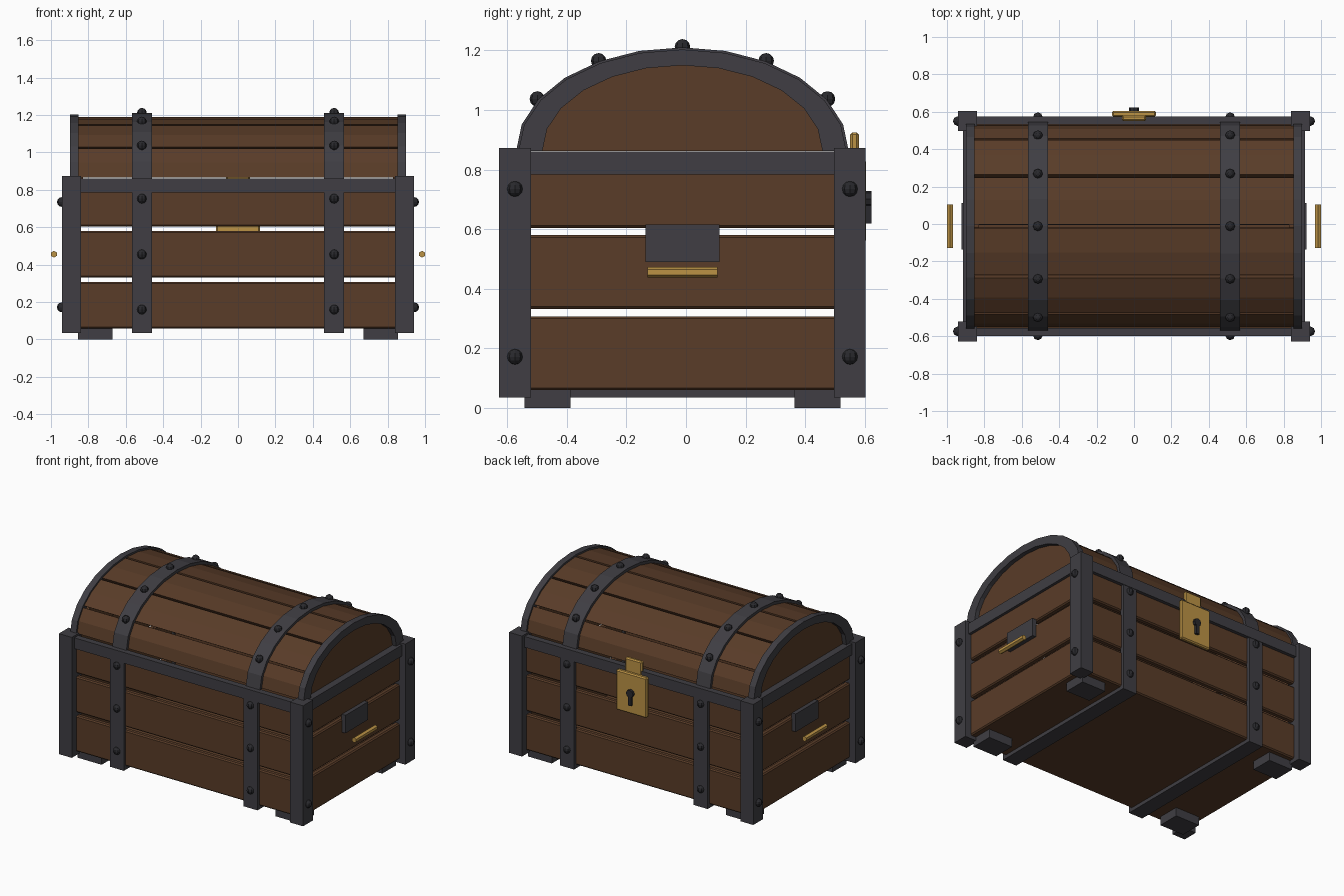
import bpy, bmesh
from math import sin, cos, pi, radians
from mathutils import Matrix

cube = bpy.data.objects.get("Cube")
if cube:
    bpy.data.objects.remove(cube, do_unlink=True)

YC = -0.012      # middle of the chest body, front to back
ZL = 0.862       # springing line of the lid


def material(name, r, g, b):
    m = bpy.data.materials.new(name)
    m.use_nodes = True
    m.diffuse_color = (r, g, b, 1)
    m.node_tree.nodes["Principled BSDF"].inputs["Base Color"].default_value = (r, g, b, 1)
    return m


WOOD = material("brown wood", 0.10, 0.045, 0.021)
IRON = material("dark iron", 0.05, 0.048, 0.056)
STUD = material("black iron", 0.022, 0.022, 0.026)
BRASS = material("brass", 0.5, 0.29, 0.06)


def finish(name, bm, mat, bevel=0):
    bmesh.ops.recalc_face_normals(bm, faces=bm.faces)
    mesh = bpy.data.meshes.new(name)
    bm.to_mesh(mesh)
    bm.free()
    mesh.materials.append(mat)
    ob = bpy.data.objects.new(name, mesh)
    bpy.context.collection.objects.link(ob)
    if bevel:
        mod = ob.modifiers.new("chamfer", "BEVEL")
        mod.width = bevel
        mod.segments = 1
    return ob


def box(name, x, y, z, mat, bevel=0):
    """Box from (low, high) pairs; y is measured from the body middle."""
    bm = bmesh.new()
    bmesh.ops.create_cube(bm, size=1)
    for v in bm.verts:
        for i, (lo, hi) in enumerate((x, y, z)):
            v.co[i] = max(lo, hi) if v.co[i] > 0 else min(lo, hi)
        v.co.y += YC
    return finish(name, bm, mat, bevel)


def flip(pair, s):
    return (pair[0] * s, pair[1] * s)


def on_arc(deg, a, b):
    t = radians(deg)
    return YC + a * cos(t), ZL + b * sin(t)


def prism(name, outline, x, mat, bevel=0):
    """Extrude a y-z outline along x."""
    bm = bmesh.new()
    ends = [[bm.verts.new((px, y, z)) for y, z in outline] for px in x]
    n = len(outline)
    for ring in ends:
        bm.faces.new(ring)
    for i in range(n):
        j = (i + 1) % n
        bm.faces.new((ends[0][i], ends[0][j], ends[1][j], ends[1][i]))
    return finish(name, bm, mat, bevel)


def arch(name, angles, outer, inner, x, mat, bevel=0):
    outline = [on_arc(t, *outer) for t in angles]
    outline += [on_arc(t, *inner) for t in reversed(angles)]
    return prism(name, outline, x, mat, bevel)


def stud(x, y, z):
    bm = bmesh.new()
    bmesh.ops.create_uvsphere(bm, u_segments=8, v_segments=6, radius=0.026,
                              matrix=Matrix.Translation((x, y, z)))
    return finish("stud", bm, STUD)


def rod(name, axis, centre, radius, length, sides, mat):
    bm = bmesh.new()
    turn = Matrix.Rotation(pi / 2, 4, axis)
    bmesh.ops.create_cone(bm, cap_ends=True, segments=sides, radius1=radius, radius2=radius,
                          depth=length, matrix=Matrix.Translation(centre) @ turn)
    return finish(name, bm, mat)


# Body: floor and three rows of planks with open gaps
box("floor", (-0.88, 0.88), (-0.55, 0.55), (0.06, 0.09), WOOD)
for z in ((0.06, 0.308), (0.332, 0.58), (0.604, 0.85)):
    for s in (-1, 1):
        box("long_plank", (-0.86, 0.86), flip((0.525, 0.565), s), z, WOOD, 0.008)
        box("end_plank", flip((0.855, 0.895), s), (-0.53, 0.53), z, WOOD, 0.008)

# Top rails
for s in (-1, 1):
    box("long_rail", (-0.86, 0.86), flip((0.545, 0.588), s), (0.785, 0.86), IRON)
    box("end_rail", flip((0.86, 0.914), s), (-0.53, 0.53), (0.783, 0.86), IRON)

# Corner posts, feet and post studs
for sx in (-1, 1):
    for sy in (-1, 1):
        box("corner_post", flip((0.84, 0.94), sx), flip((0.508, 0.615), sy), (0.035, 0.873), IRON)
        box("foot", flip((0.67, 0.855), sx), flip((0.376, 0.53), sy), (0, 0.062), IRON)
        for z in (0.172, 0.735):
            stud(sx * 0.942, YC + sy * 0.562, z)

# Straps round the body and over the lid
FULL = list(range(0, 181, 15))
for s in (-1, 1):
    x = flip((0.46, 0.568), s)
    mid = s * 0.514
    box("bottom_strap", x, (-0.585, 0.585), (0.035, 0.06), IRON)
    for sy in (-1, 1):
        box("side_strap", x, flip((0.56, 0.585), sy), (0.035, 0.8), IRON)
        for z in (0.16, 0.455, 0.753):
            stud(mid, YC + sy * 0.583, z)
    arch("lid_strap", FULL, (0.558, 0.348), (0.53, 0.32), x, IRON)
    for t in range(30, 151, 30):
        y, z = on_arc(t, 0.562, 0.35)
        stud(mid, y, z)

# Lid: six curved planks, end panels and iron rims
for t in range(0, 180, 30):
    arch("lid_plank", (t + 0.9, t + 15, t + 29.1), (0.538, 0.328), (0.505, 0.295),
         (-0.857, 0.857), WOOD)
for s in (-1, 1):
    prism("lid_end", [on_arc(t, 0.5, 0.3) for t in FULL], flip((0.83, 0.868), s), WOOD)
    arch("lid_rim", FULL, (0.55, 0.341), (0.47, 0.288), flip((0.853, 0.898), s), IRON)

# End handles
for s in (-1, 1):
    box("handle_plate", flip((0.89, 0.923), s), (-0.124, 0.124), (0.49, 0.615), IRON)
    rod("handle", "X", (s * 0.984, YC, 0.456), 0.018, 0.234, 6, BRASS)

# Lock on the back
box("lock_plate", (-0.118, 0.118), (0.585, 0.616), (0.555, 0.835), BRASS, 0.008)
box("lock_hasp", (-0.065, 0.065), (0.563, 0.592), (0.78, 0.925), BRASS, 0.008)
rod("keyhole_round", "X", (0, 0.61, 0.702), 0.027, 0.024, 8, STUD)
box("keyhole_slot", (-0.012, 0.012), (0.61, 0.634), (0.62, 0.69), STUD)
